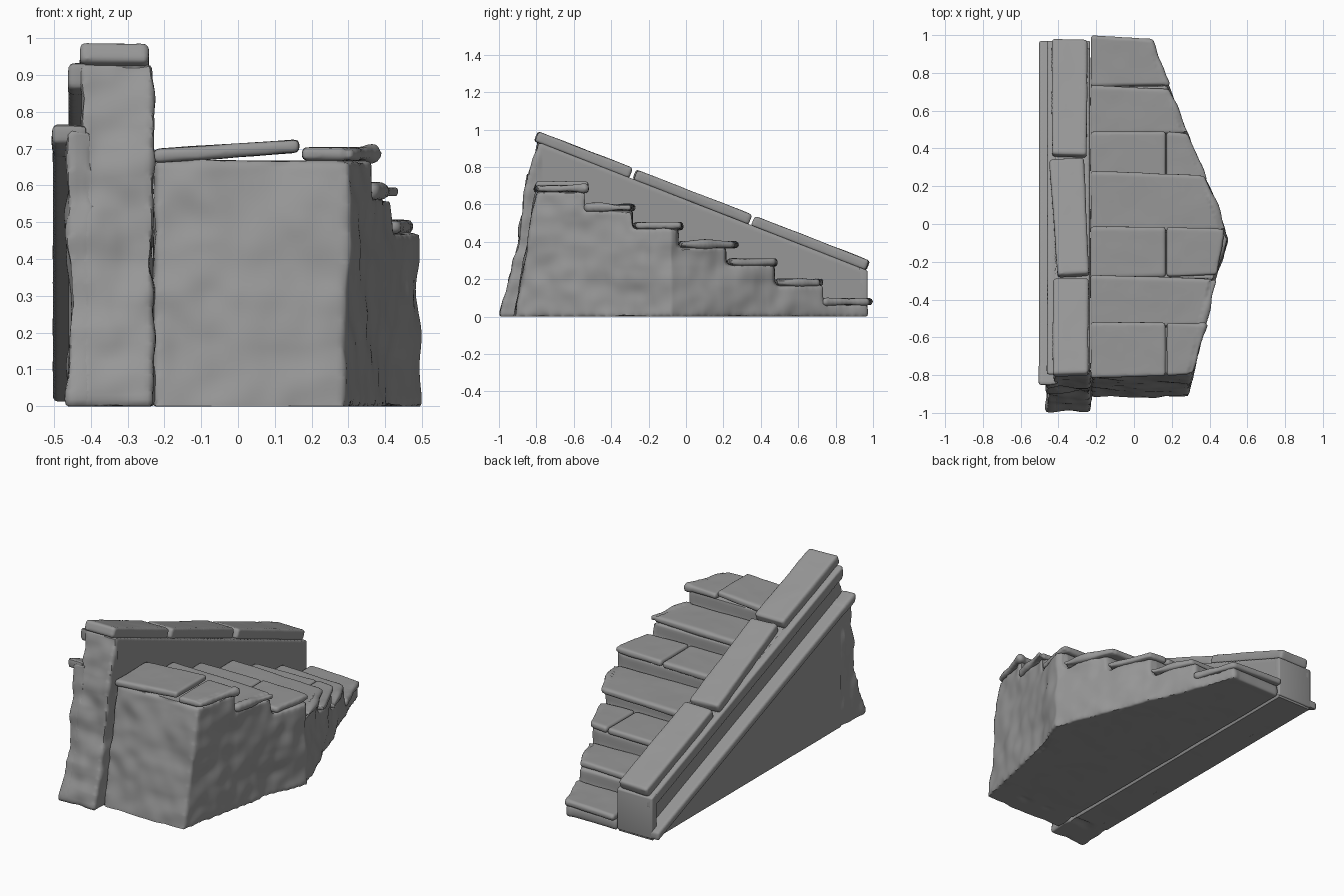
import bpy, bmesh, math
from mathutils import Vector, noise

if "Cube" in bpy.data.objects:
    bpy.data.objects.remove(bpy.data.objects["Cube"])

SLOPE = -0.39
LEFT, WALL_OUT = -0.23, -0.46

# one dark grey stone for everything
STONE = bpy.data.materials.new("dark_stone")
STONE.diffuse_color = (0.31, 0.31, 0.31, 1)
STONE.use_nodes = True
STONE.node_tree.nodes["Principled BSDF"].inputs["Base Color"].default_value = STONE.diffuse_color

def line(y, drop=0.0):
    """Height of the sloping wall top at y."""
    return 0.937 + SLOPE * (y + 0.8) - drop

def outline(y):
    """Right-hand edge of the stairs in plan."""
    pts = [(-1, 0.27), (-0.8, 0.305), (-0.53, 0.365), (-0.27, 0.43), (-0.08, 0.497),
           (0.03, 0.45), (0.27, 0.365), (0.5, 0.27), (0.75, 0.165), (1.0, 0.085)]
    for (a, xa), (b, xb) in zip(pts, pts[1:]):
        if y <= b:
            return xa + (xb - xa) * (y - a) / (b - a)
    return pts[-1][1]

def make(name, bm):
    bmesh.ops.remove_doubles(bm, verts=bm.verts, dist=1e-5)
    bmesh.ops.recalc_face_normals(bm, faces=bm.faces)
    me = bpy.data.meshes.new(name)
    bm.to_mesh(me)
    bm.free()
    me.materials.append(STONE)
    ob = bpy.data.objects.new(name, me)
    bpy.context.collection.objects.link(ob)
    return ob

def stone(ob, voxel, amp, freq=5, soften=0):
    """Remesh evenly, soften the edges, then weather the surface with noise."""
    m = ob.modifiers.new("even", 'REMESH')
    m.mode = 'VOXEL'
    m.voxel_size = voxel
    if soften:
        s = ob.modifiers.new("soften", 'SMOOTH')
        s.iterations = soften
    dg = bpy.context.evaluated_depsgraph_get()
    me = bpy.data.meshes.new_from_object(ob.evaluated_get(dg))
    ob.modifiers.clear()
    ob.data = me
    me.materials.clear()
    me.materials.append(STONE)
    for p in me.polygons:
        p.material_index = 0
    moved = []
    for v in me.vertices:
        n = noise.noise(v.co * freq) * 0.65 + noise.noise(v.co * freq * 2.3) * 0.35
        moved.append(v.co + v.normal * n * amp(v.co))
    for v, co in zip(me.vertices, moved):
        v.co = (co.x, co.y, max(co.z, 0.0))
    return ob

def prism(name, profile, x0, x1, bevel=0.0):
    """Extrude a (y, z) profile along x."""
    bm = bmesh.new()
    f = bm.faces.new([bm.verts.new((x0, y, z)) for y, z in profile])
    r = bmesh.ops.extrude_face_region(bm, geom=[f])
    vs = [g for g in r['geom'] if isinstance(g, bmesh.types.BMVert)]
    bmesh.ops.translate(bm, verts=vs, vec=(x1 - x0, 0, 0))
    if bevel:
        bmesh.ops.recalc_face_normals(bm, faces=bm.faces)
        bmesh.ops.bevel(bm, geom=bm.edges[:], offset=bevel, segments=3,
                        profile=0.5, affect='EDGES')
    return make(name, bm)

def slab(name, quad, height, thick, normal=(0, 0, 1)):
    """Rounded paving slab on a plan quad."""
    bm = bmesh.new()
    low = [Vector((x, y, height(x, y))) for x, y in quad]
    a = [bm.verts.new(p) for p in low]
    b = [bm.verts.new(p + Vector(normal) * thick) for p in low]
    bm.faces.new(a)
    bm.faces.new(b)
    for i in range(4):
        j = (i + 1) % 4
        bm.faces.new((a[i], a[j], b[j], b[i]))
    bmesh.ops.recalc_face_normals(bm, faces=bm.faces)
    bmesh.ops.bevel(bm, geom=bm.edges[:], offset=0.013, segments=3,
                    profile=0.5, affect='EDGES')
    return stone(make(name, bm), 0.009,
                 lambda c: 0.02 if c.x > outline(c.y) - 0.02 else 0.004, soften=2)

# stair body: stepped columns following the plan outline
risers = [-0.80, -0.545, -0.285, -0.04, 0.215, 0.475, 0.73, 0.97]
tops = [0.668, 0.568, 0.47, 0.37, 0.275, 0.168, 0.065]
bm = bmesh.new()
def face(*pts):
    bm.faces.new([bm.verts.new(p) for p in pts])
cols = []
for i, z in enumerate(tops):
    cuts = [risers[i]] + ([-0.08] if i == 2 else []) + [risers[i + 1]]
    cols += [(a, b, z) for a, b in zip(cuts, cuts[1:])]
for k, (a, b, z) in enumerate(cols):
    xa, xb = outline(a), outline(b)
    a0 = -0.91 if k == 0 else a
    xa0 = 0.29 if k == 0 else xa
    face((LEFT, a, z), (xa, a, z), (xb, b, z), (LEFT, b, z))
    face((LEFT, a0, 0), (xa0, a0, 0), (xb, b, 0), (LEFT, b, 0))
    face((LEFT, a0, 0), (LEFT, b, 0), (LEFT, b, z), (LEFT, a, z))
    face((xa0, a0, 0), (xb, b, 0), (xb, b, z), (xa, a, z))
    if k == 0:
        face((LEFT, a0, 0), (xa0, a0, 0), (xa, a, z), (LEFT, a, z))
    zn = cols[k + 1][2] if k + 1 < len(cols) else 0
    if zn < z:
        face((LEFT, b, zn), (xb, b, zn), (xb, b, z), (LEFT, b, z))
stone(make("stair_body", bm), 0.013,
      lambda c: 0.026 if c.x > outline(c.y) - 0.03 or c.y < -0.79 else 0.004, soften=4)

# treads: odd upper rows are split in two
ends = [-0.52, -0.27, -0.015, 0.28, 0.49, 0.735, 1.0]
for i, z in enumerate(tops):
    y0, y1 = (-0.81 if i == 0 else risers[i]) - 0.005, ends[i]
    r0, r1 = outline(y0) + 0.014, outline(y1) + 0.014
    if i in (0, 2, 4):
        tilt = 0.07 if i == 0 else 0.01
        slab(f"tread_{i+1}_left", [(LEFT, y0), (0.168, y0 + 0.01), (0.168, y1), (LEFT, y1)],
             lambda x, y: z - 0.008 + tilt * (x - LEFT), 0.038)
        slab(f"tread_{i+1}_right", [(0.172, y0 + 0.01), (r0, y0 + 0.02), (r1, y1 - 0.01), (0.172, y1)],
             lambda x, y: z - 0.002, 0.038)
    else:
        slab(f"tread_{i+1}", [(LEFT, y0), (r0, y0 + 0.01), (r1, y1 - 0.02), (LEFT, y1)],
             lambda x, y: z - 0.004, 0.038)

# side wall: slim core with a thicker lower half
front = [(-0.79, line(-0.79)), (-0.85, 0.72), (-0.885, 0.48), (-0.93, 0.24), (-0.995, 0.0)]
rough = lambda c: 0.034 if c.y < -0.78 else 0.001
core = prism("wall_core", front + [(0.965, 0), (0.965, line(0.965))], -0.425, -0.232)
stone(core, 0.012, rough)
base = prism("wall_base", [(-0.85, line(-0.85, 0.2))] + front[2:] + [(0.96, 0), (0.96, line(0.96, 0.2))],
             WALL_OUT, -0.395)
stone(base, 0.012, rough)

# mouldings on the outer side: sloping bands, end return, projecting ledge
def band(name, y0, y1, d0, d1, x0):
    ob = prism(name, [(y0, line(y0, d0)), (y1, line(y1, d0)), (y1, line(y1, d1)), (y0, line(y0, d1))],
               x0, -0.41, 0.008)
    return stone(ob, 0.009, lambda c: 0.012 if c.y < -0.75 else 0.001)
band("upper_moulding", -0.795, 0.97, 0.0, 0.07, WALL_OUT)
band("ledge", -0.85, 0.97, 0.19, 0.238, -0.503)
prism("end_return", [(0.925, 0.01), (0.97, 0.01), (0.97, line(0.97)), (0.925, line(0.925))],
      WALL_OUT, -0.232, 0.008)

# coping slabs along the wall top
n = Vector((0, -SLOPE, 1)).normalized()
caps = [[(-0.43, -0.815), (-0.242, -0.81), (-0.24, -0.305), (-0.43, -0.305)],
        [(-0.405, -0.29), (-0.238, -0.28), (-0.265, 0.335), (-0.45, 0.325)],
        [(-0.435, 0.35), (-0.25, 0.345), (-0.245, 0.96), (-0.435, 0.965)]]
for i, q in enumerate(caps):
    slab(f"coping_{i+1}", q, lambda x, y: line(y, 0.006), 0.06, n)

# smooth shading with crisp edges
bpy.ops.object.select_all(action='SELECT')
bpy.context.view_layer.objects.active = bpy.context.scene.objects["stair_body"]
bpy.ops.object.shade_smooth_by_angle(angle=math.radians(50))
